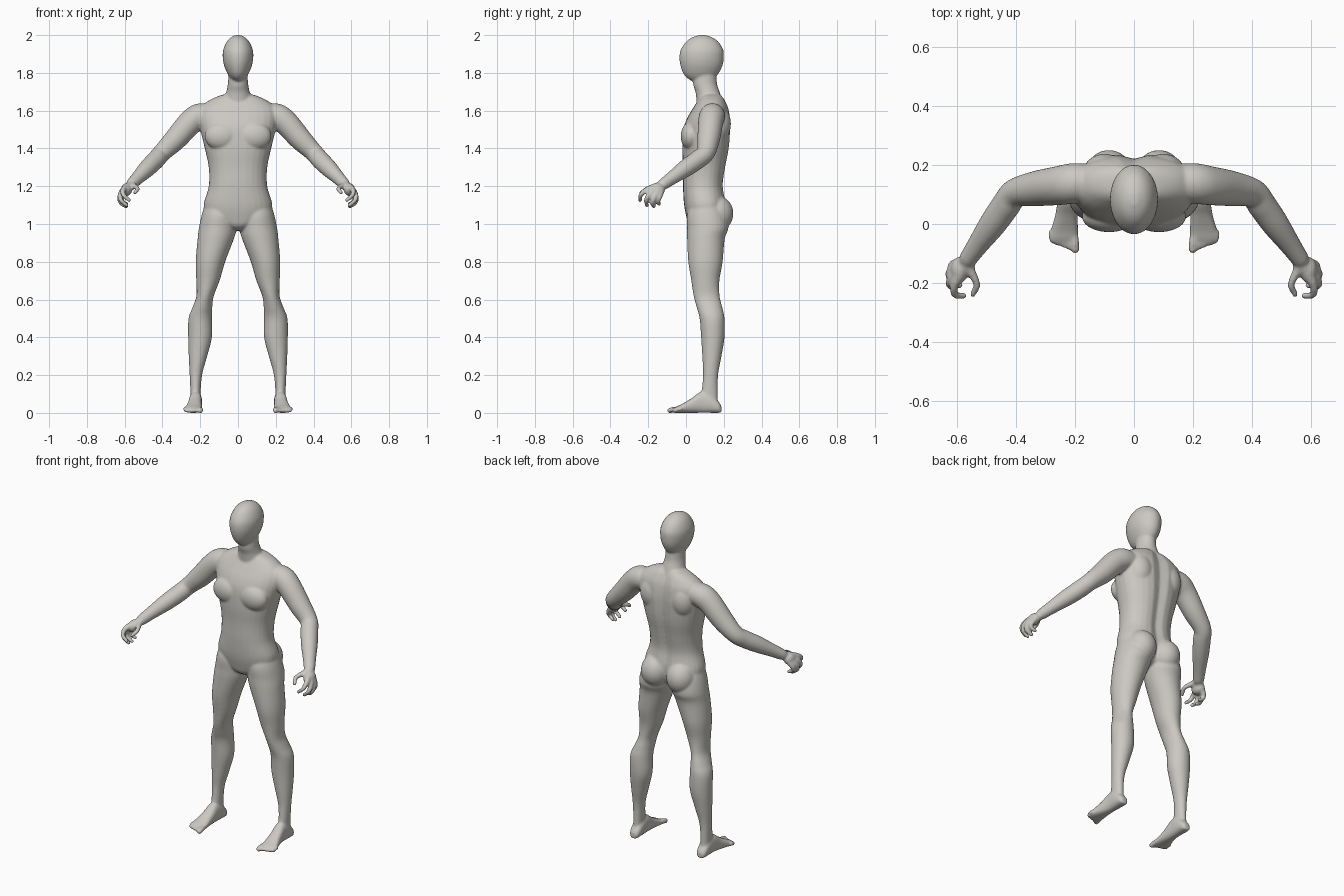
import bpy, bmesh, math
from mathutils import Vector, Matrix

cube = bpy.data.objects.get("Cube")
if cube:
    bpy.data.objects.remove(cube, do_unlink=True)

SIDES = 28
parts = []

skin = bpy.data.materials.new("warm_grey")
skin.use_nodes = True
tone = (0.60, 0.58, 0.54, 1)
skin.diffuse_color = tone
skin.node_tree.nodes["Principled BSDF"].inputs["Base Color"].default_value = tone


def finish(name, bm):
    bmesh.ops.recalc_face_normals(bm, faces=bm.faces)
    mesh = bpy.data.meshes.new(name)
    bm.to_mesh(mesh)
    bm.free()
    mesh.materials.append(skin)
    obj = bpy.data.objects.new(name, mesh)
    bpy.context.collection.objects.link(obj)
    parts.append(obj)


def dense(stations, steps=5):
    """Smooth curve through the stations."""
    pts = [Vector(s) for s in stations]
    pts = [2 * pts[0] - pts[1]] + pts + [2 * pts[-1] - pts[-2]]
    out = []
    for a, b, c, d in zip(pts, pts[1:], pts[2:], pts[3:]):
        for i in range(steps):
            t = i / steps
            out.append(b + 0.5 * t * (c - a + t * (2 * a - 5 * b + 4 * c - d
                                                   + t * (3 * (b - c) + d - a))))
    return out + [pts[-2]]


def ring(center, u, v, power=2.0):
    points = []
    for i in range(SIDES):
        a = math.tau * i / SIDES
        c, s = math.cos(a), math.sin(a)
        points.append(center + u * math.copysign(abs(c) ** (2 / power), c)
                      + v * math.copysign(abs(s) ** (2 / power), s))
    return points


def skin_rings(name, rings):
    bm = bmesh.new()
    loops = [[bm.verts.new(p) for p in r] for r in rings]
    for a, b in zip(loops, loops[1:]):
        for i in range(SIDES):
            j = (i + 1) % SIDES
            bm.faces.new((a[i], a[j], b[j], b[i]))
    bm.faces.new(loops[0])
    bm.faces.new(loops[-1])
    finish(name, bm)


def stack(name, stations, side=1, power=2.0, groove=0.0):
    """Level sections: height, centre x, half width, front y, back y."""
    rings = []
    for z, cx, rx, front, back in dense(stations):
        mid = Vector((side * cx, (front + back) / 2, z))
        r = ring(mid, Vector((rx, 0, 0)), Vector((0, (back - front) / 2, 0)), power)
        for p in r:
            if p.y > mid.y:
                p.y -= groove * math.exp(-(p.x / 0.03) ** 2)
        rings.append(r)
    skin_rings(name, rings)


def tube(name, stations, side=1):
    """Round sections along a path: x, y, z, radius; rounded ends."""
    path = dense(stations)
    rings = []
    for i, p in enumerate(path):
        t = (path[min(i + 1, len(path) - 1)] - path[max(i - 1, 0)]).xyz.normalized()
        u = t.cross(Vector((0.3, 0.9, 0.2))).normalized()
        v = t.cross(u)
        sections = [(0, 1)]
        if i == 0:
            sections = [(-0.85, 0.45), (-0.5, 0.85), (0, 1)]
        elif i == len(path) - 1:
            sections = [(0, 1), (0.5, 0.85), (0.85, 0.45)]
        for shift, scale in sections:
            rings.append(ring(p.xyz + t * p.w * shift, u * p.w * scale, v * p.w * scale))
    for r in rings:
        for p in r:
            p.x *= side
    skin_rings(name, rings)


def ball(name, center, radii, side=1):
    bm = bmesh.new()
    place = Matrix.Translation((side * center[0], center[1], center[2]))
    bmesh.ops.create_uvsphere(bm, u_segments=24, v_segments=16, radius=1,
                              matrix=place @ Matrix.Diagonal((*radii, 1)))
    finish(name, bm)


# Head, neck and torso
stack("head", [(1.757, 0, .022, .03, .11), (1.775, 0, .042, .003, .15),
               (1.80, 0, .058, -.016, .175), (1.84, 0, .074, -.03, .194),
               (1.88, 0, .081, -.035, .2), (1.92, 0, .079, -.029, .198),
               (1.96, 0, .063, -.004, .176), (1.985, 0, .042, .026, .145),
               (2.0, 0, .014, .065, .105)])
stack("neck", [(1.60, 0, .09, .06, .2), (1.66, 0, .075, .055, .19), (1.70, 0, .062, .05, .178),
               (1.74, 0, .054, .038, .165), (1.80, 0, .05, .04, .16)])
stack("torso", [(.965, 0, .03, .05, .13), (.99, 0, .09, .018, .18), (1.03, 0, .16, .004, .205),
                (1.1, 0, .182, -.01, .215), (1.2, 0, .155, -.016, .2),
                (1.3, 0, .155, -.016, .213), (1.4, 0, .176, -.02, .231),
                (1.5, 0, .2, -.014, .238), (1.56, 0, .21, .006, .236),
                (1.61, 0, .205, .035, .228), (1.65, 0, .16, .06, .212),
                (1.675, 0, .11, .075, .198), (1.69, 0, .06, .085, .185)],
      power=2.25, groove=.018)

# Foot outline: y, centre x, half width, top height
foot = [(.188, .224, .018, .035), (.172, .224, .03, .06), (.13, .224, .034, .1),
        (.08, .225, .034, .112), (.03, .229, .038, .078), (-.02, .235, .046, .048),
        (-.05, .237, .048, .034), (-.066, .237, .042, .024)]

# Finger joints after the wrist: knuckle, middle joint, tip
fingers = {
    "index": [(.605, -.2, 1.185), (.607, -.238, 1.155), (.575, -.243, 1.125)],
    "middle": [(.617, -.182, 1.168), (.622, -.21, 1.13), (.588, -.207, 1.097)],
    "ring": [(.62, -.16, 1.155), (.622, -.178, 1.115), (.59, -.17, 1.092)],
    "little": [(.613, -.138, 1.15), (.615, -.148, 1.122), (.59, -.142, 1.105)],
    "thumb": [(.55, -.165, 1.2), (.532, -.205, 1.187), (.546, -.238, 1.165)],
}

for side, label in ((1, "left"), (-1, "right")):
    # Muscle masses
    ball(label + "_chest", (.085, .025, 1.465), (.092, .053, .075), side)
    ball(label + "_shoulder_blade", (.1, .17, 1.53), (.075, .068, .1), side)
    ball(label + "_buttock", (.085, .163, 1.055), (.083, .088, .095), side)

    # Leg
    stack(label + "_leg", [
        (1.12, .1, .07, .03, .18), (1.05, .1, .092, .006, .215),
        (.98, .107, .1, .006, .225), (.92, .118, .096, .006, .205),
        (.8, .146, .078, .012, .194), (.7, .159, .062, .028, .177),
        (.62, .174, .046, .04, .178), (.56, .188, .052, .056, .192),
        (.5, .2, .062, .072, .204), (.4, .201, .063, .08, .204), (.3, .212, .049, .086, .188),
        (.2, .223, .033, .09, .17), (.1, .225, .027, .08, .168), (.05, .225, .03, .07, .17)], side)

    # Foot and toes
    skin_rings(label + "_foot", [
        ring(Vector((side * x, y, top / 2)), Vector((w, 0, 0)), Vector((0, 0, top / 2)), 2.4)
        for y, x, w, top in dense(foot)])
    for i in range(5):
        radius = .0145 if i == 0 else .0105
        x = .2 + .0195 * i
        tip = -.087 + .0075 * i
        tube(label + "_toe", [(x + .003, -.03, .02, radius), (x, (tip - .04) / 2, .018, radius),
                              (x - .001, tip, .012, radius)], side)

    # Arm
    tube(label + "_arm", [
        (.15, .145, 1.575, .06), (.205, .138, 1.57, .068), (.255, .13, 1.535, .066),
        (.33, .12, 1.45, .06), (.402, .105, 1.378, .049), (.435, .062, 1.34, .049),
        (.48, -.002, 1.295, .046), (.53, -.072, 1.245, .036), (.562, -.118, 1.212, .031)], side)

    # Hand
    ball(label + "_palm", (.59, -.155, 1.182), (.03, .045, .034), side)
    for finger, joints in fingers.items():
        chain = [(.565, -.125, 1.208)] + joints
        radii = (.022, .0155, .0125, .0105)
        tube(label + "_" + finger, [(*p, r) for p, r in zip(chain, radii)], side)

# Fuse the masses into one smooth skin
bpy.ops.object.select_all(action='DESELECT')
for obj in parts:
    obj.select_set(True)
body = parts[0]
bpy.context.view_layer.objects.active = body
bpy.ops.object.join()
body.name = body.data.name = "body"
fuse = body.modifiers.new("fuse", 'REMESH')
fuse.mode = 'VOXEL'
fuse.voxel_size = 0.006
relax = body.modifiers.new("relax", 'SMOOTH')
relax.factor = 0.5
relax.iterations = 8
bpy.ops.object.convert(target='MESH')
bpy.ops.object.shade_smooth()
